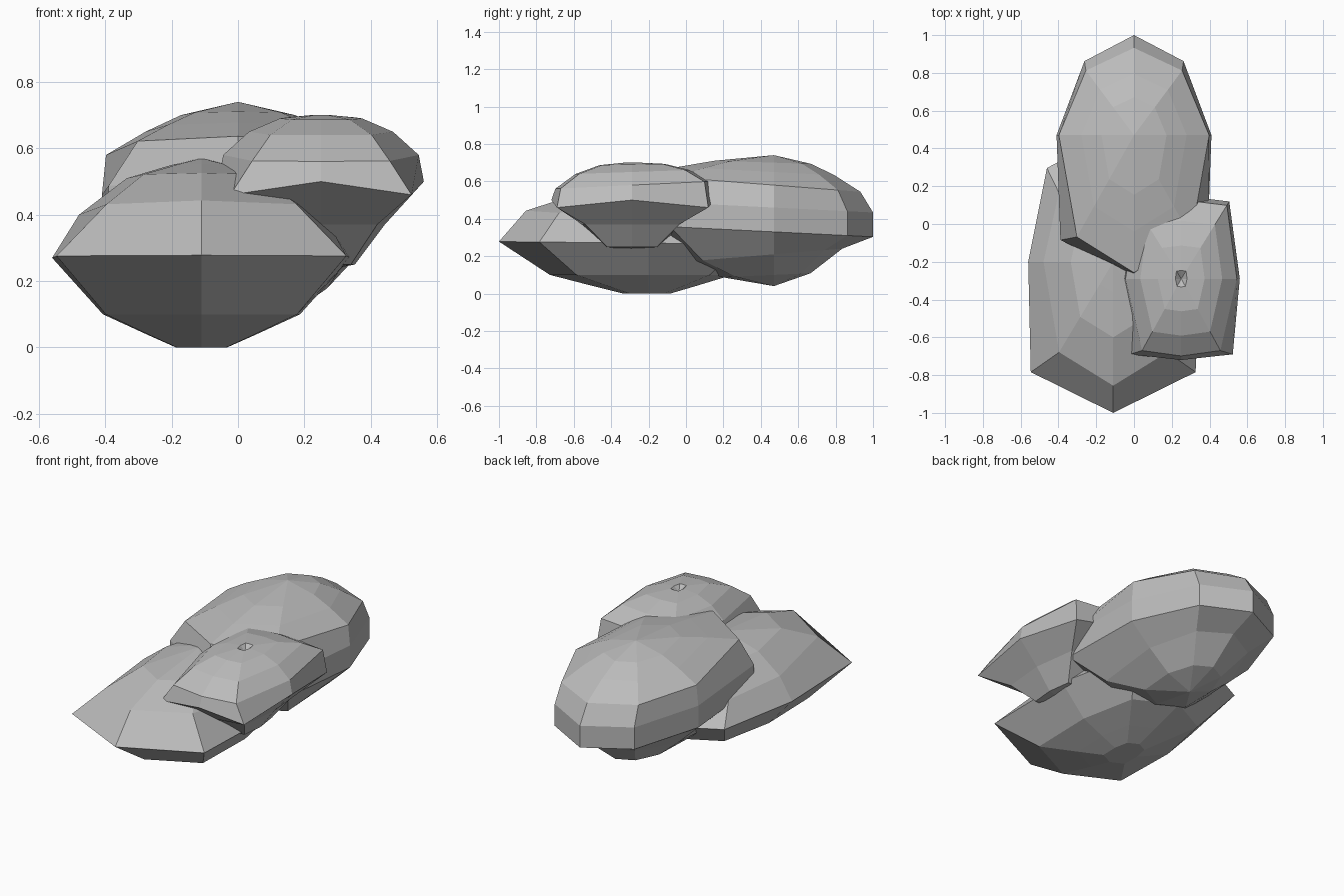
import bpy
import bmesh
from mathutils import Vector

default_cube = bpy.data.objects.get("Cube")
if default_cube:
    bpy.data.objects.remove(default_cube, do_unlink=True)

# Single stone colour shared by every rock
grey = (0.5, 0.5, 0.5, 1)
stone = bpy.data.materials.new("grey stone")
stone.use_nodes = True
stone.diffuse_color = grey
stone.node_tree.nodes["Principled BSDF"].inputs["Base Color"].default_value = grey


def make_ring(bm, rock, scale, height, tilt, corner_drop=0, pinch=1, taper=1):
    """Add one eight-sided ring: front and back tips, two sides, four corners."""
    half_width = rock["half_width"] * scale
    front_reach = -rock["front_reach"] * scale
    back_reach = rock["back_reach"] * scale * taper
    front_corner = half_width * rock["front_corner"] * pinch
    back_corner = half_width * rock["back_corner"]
    corner_reach = rock["corner_reach"]

    front_tip = Vector((0, front_reach, 0))
    back_tip = Vector((0, back_reach, 0))
    side_points = [
        Vector((front_corner, front_reach * corner_reach, -corner_drop)),
        Vector((half_width, 0, 0)),
        Vector((back_corner, back_reach * corner_reach, -corner_drop)),
    ]
    mirrored = [Vector((-p.x, p.y, p.z)) for p in reversed(side_points)]
    centre = Vector((*rock["centre"], height))
    ring = []
    for p in [front_tip, *side_points, back_tip, *mirrored]:
        p.z += tilt * scale * p.y
        ring.append(bm.verts.new(centre + p))
    return ring


def bridge(bm, lower, upper):
    """Join two neighbouring rings with a row of quads."""
    for i in range(len(lower)):
        bm.faces.new((lower[i - 1], lower[i], upper[i], upper[i - 1]))


def cap(bm, rock, ring, height):
    """Close a ring with a fan of triangles around a pole."""
    pole = bm.verts.new((*rock["centre"], height))
    for i in range(len(ring)):
        bm.faces.new((ring[i - 1], ring[i], pole))


def build_rock(name, **rock):
    """Loft rings given as (scale, height) from the underside to the crown."""
    bm = bmesh.new()
    rings = [make_ring(bm, rock, scale, height, rock["lower_tilt"])
             for scale, height in rock["underside"]]
    rings += [make_ring(bm, rock, 1, height, rock["belt_tilt"], rock["corner_drop"])
              for height in rock["belt"]]
    rings += [make_ring(bm, rock, scale, height, rock["upper_tilt"],
                        pinch=0.8, taper=rock["back_taper"])
              for scale, height in rock["crown"]]

    for lower, upper in zip(rings, rings[1:]):
        bridge(bm, lower, upper)
    cap(bm, rock, rings[0], rock["floor"])
    cap(bm, rock, rings[-1], rock["peak"])

    bmesh.ops.recalc_face_normals(bm, faces=bm.faces)
    mesh = bpy.data.meshes.new(name)
    bm.to_mesh(mesh)
    bm.free()
    mesh.materials.append(stone)
    bpy.context.collection.objects.link(bpy.data.objects.new(name, mesh))


# Low pointed rock at the front, with a sharp belt
build_rock(
    "low_front_rock",
    centre=(-0.11, -0.2),
    half_width=0.45, front_reach=0.8, back_reach=0.68,
    front_corner=0.97, back_corner=0.78, corner_reach=0.73,
    floor=0, peak=0.57,
    underside=((0.17, 0), (0.37, 0.04), (0.66, 0.1)),
    belt=(0.27,),
    crown=((0.82, 0.4), (0.5, 0.51), (0.2, 0.55)),
    lower_tilt=0, belt_tilt=-0.01, upper_tilt=-0.08,
    corner_drop=0, back_taper=0.9,
)

# Large rounded rock at the back, with an upright band around it
build_rock(
    "large_back_rock",
    centre=(0, 0.47),
    half_width=0.41, front_reach=0.75, back_reach=0.53,
    front_corner=0.95, back_corner=0.64, corner_reach=0.74,
    floor=0.04, peak=0.74,
    underside=((0.37, 0.1), (0.69, 0.21)),
    belt=(0.33, 0.46),
    crown=((0.97, 0.58), (0.68, 0.65), (0.42, 0.7)),
    lower_tilt=0.12, belt_tilt=-0.05, upper_tilt=-0.08,
    corner_drop=0, back_taper=0.9,
)

# Small raised rock on the left, with drooping corners and a dimpled crown
build_rock(
    "small_raised_rock",
    centre=(0.25, -0.29),
    half_width=0.31, front_reach=0.43, back_reach=0.44,
    front_corner=0.88, back_corner=0.82, corner_reach=0.93,
    floor=0.23, peak=0.67,
    underside=((0.33, 0.25), (0.62, 0.37)),
    belt=(0.5,),
    crown=((0.95, 0.58), (0.7, 0.65), (0.4, 0.69), (0.1, 0.7)),
    lower_tilt=0, belt_tilt=0, upper_tilt=0.05,
    corner_drop=0.04, back_taper=1,
)
